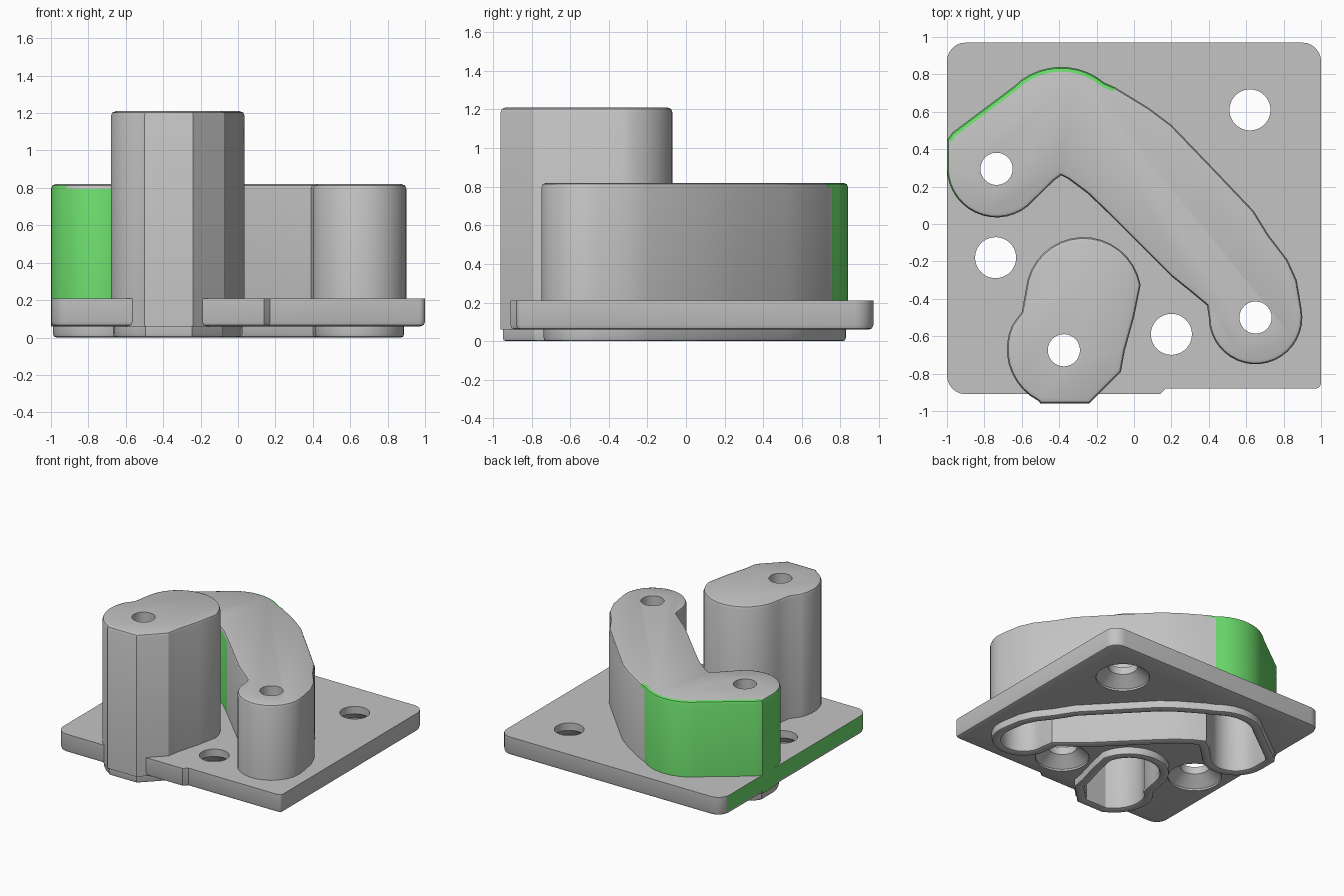
import bpy, bmesh
from math import cos, sin, radians
from mathutils import Vector

cube = bpy.data.objects.get("Cube")
if cube:
    bpy.data.objects.remove(cube, do_unlink=True)


def material(name, colour):
    m = bpy.data.materials.new(name)
    m.use_nodes = True
    m.diffuse_color = colour
    m.node_tree.nodes["Principled BSDF"].inputs["Base Color"].default_value = colour
    return m


GREY = material("light grey", (0.55, 0.55, 0.55, 1))
GREEN = material("bright green", (0.15, 0.72, 0.15, 1))


def arc(x, y, r, start, end, steps=14):
    angles = [radians(start + (end - start) * i / steps) for i in range(steps + 1)]
    return [(x + r * cos(a), y + r * sin(a)) for a in angles]


def inset(outline, d):
    """Mitred inward offset of an anticlockwise outline."""
    pts = [Vector(p) for p in outline]
    result = []
    for i, p in enumerate(pts):
        a = (p - pts[i - 1]).normalized()
        b = (pts[(i + 1) % len(pts)] - p).normalized()
        na, nb = Vector((a.y, -a.x)), Vector((b.y, -b.x))
        result.append(p - (na + nb) * d / (1 + na.dot(nb)))
    return result


def loft(name, outline, rings, paint=None):
    """Closed solid through (inset, height) rings; paint picks green faces."""
    bm = bmesh.new()
    loops = [[bm.verts.new((p.x, p.y, z)) for p in inset(outline, d)] for d, z in rings]
    n = len(outline)
    painted = []
    for row in range(len(loops) - 1):
        lo, hi = loops[row], loops[row + 1]
        for i in range(n):
            j = (i + 1) % n
            painted.append((row, bm.faces.new((lo[i], lo[j], hi[j], hi[i]))))
    bm.faces.new(list(reversed(loops[0])))
    bm.faces.new(loops[-1])
    bmesh.ops.recalc_face_normals(bm, faces=bm.faces)
    bm.normal_update()
    if paint:
        for row, f in painted:
            f.material_index = int(paint(row, f.calc_center_median(), f.normal))
    mesh = bpy.data.meshes.new(name)
    bm.to_mesh(mesh)
    bm.free()
    mesh.materials.append(GREY)
    mesh.materials.append(GREEN)
    obj = bpy.data.objects.new(name, mesh)
    bpy.context.collection.objects.link(obj)
    return obj


def cut(target, cutter):
    cutter.hide_render = True
    mod = target.modifiers.new("cut", 'BOOLEAN')
    mod.operation = 'DIFFERENCE'
    mod.solver = 'EXACT'
    mod.object = cutter
    bpy.context.view_layer.objects.active = target
    bpy.ops.object.modifier_apply(modifier=mod.name)
    bpy.data.objects.remove(cutter, do_unlink=True)


def drill(target, x, y, r, low, high):
    circle = arc(x, y, r, 0, 360, 40)[:-1]
    cut(target, loft("drill", circle, [(0, low), (0, high)]))


def smooth(obj):
    bpy.ops.object.select_all(action='DESELECT')
    obj.select_set(True)
    bpy.context.view_layer.objects.active = obj
    bpy.ops.object.shade_smooth_by_angle(angle=radians(32))


# Outlines, anticlockwise from above
bent_outline = (
    [(-1, 0.45)]
    + arc(-0.735, 0.3, 0.265, 180, 310)
    + [(-0.43, 0.23), (-0.39, 0.26), (-0.35, 0.24), (-0.25, 0.165), (-0.14, 0.06),
       (0.2, -0.28), (0.3, -0.36), (0.39, -0.435)]
    + arc(0.65, -0.5, 0.25, 180, 370, 20)
    + [(0.87, -0.3), (0.82, -0.19), (0.72, -0.06), (0.64, 0.07), (0.45, 0.27),
       (0.2, 0.53), (0.08, 0.62), (-0.1, 0.73)]
    + arc(-0.39, 0.48, 0.36, 50, 135, 10)
    + [(-0.97, 0.49)])
tall_outline = (
    [(-0.5, -0.96), (-0.24, -0.96), (-0.07, -0.79), (-0.05, -0.68), (0, -0.5)]
    + arc(-0.27, -0.38, 0.31, 10, 175, 16)
    + [(-0.6, -0.47)]
    + arc(-0.37, -0.67, 0.31, 155, 243, 9))
plate_outline = (
    arc(-0.9, -0.81, 0.1, 180, 270, 6)
    + [(0.14, -0.91), (0.17, -0.88)]
    + arc(0.97, -0.85, 0.03, 270, 360, 4)
    + arc(0.9, 0.87, 0.1, 0, 90, 6)
    + arc(-0.9, 0.87, 0.1, 90, 180, 6))


# Hollow posts, lofted from the pocket ceiling round the rim to the top
def post(name, outline, top, holes, paint=None):
    rings = [(0.085, top - 0.12), (0.085, 0.025), (0.078, 0.007), (0.06, 0),
             (0.03, 0), (0.016, 0.005), (0.012, 0.018), (0.012, 0.06), (0, 0.06),
             (0, top - 0.025), (0.007, top - 0.007), (0.025, top)]
    obj = loft(name, outline, rings, paint)
    for x, y in holes:
        drill(obj, x, y, 0.086, top - 0.3, top + 0.1)
    smooth(obj)


def bent_paint(row, c, n):
    if c.x > -0.13 or row < 8:
        return False
    outer = c.y > 0.45 or n.x < -0.65
    return row == 8 or outer


post("bent_post", bent_outline, 0.82, [(-0.735, 0.295), (0.65, -0.5)], bent_paint)
post("tall_post", tall_outline, 1.21, [(-0.375, -0.675)])

# Base plate with a rounded lower edge, post openings and countersunk holes
plate = loft("base_plate", plate_outline,
             [(0.025, 0.06), (0.007, 0.067), (0, 0.085), (0, 0.21)],
             lambda row, c, n: n.x < -0.99)
for outline in (bent_outline, tall_outline):
    cut(plate, loft("opening", outline, [(0.04, -0.1), (0.04, 0.4)]))
for x, y in [(0.62, 0.61), (-0.74, -0.18), (0.2, -0.59)]:
    circle = arc(x, y, 0.2, 0, 360, 40)[:-1]
    cut(plate, loft("countersink", circle,
                    [(0, 0), (0, 0.075), (0.09, 0.15), (0.09, 0.3)]))
smooth(plate)
